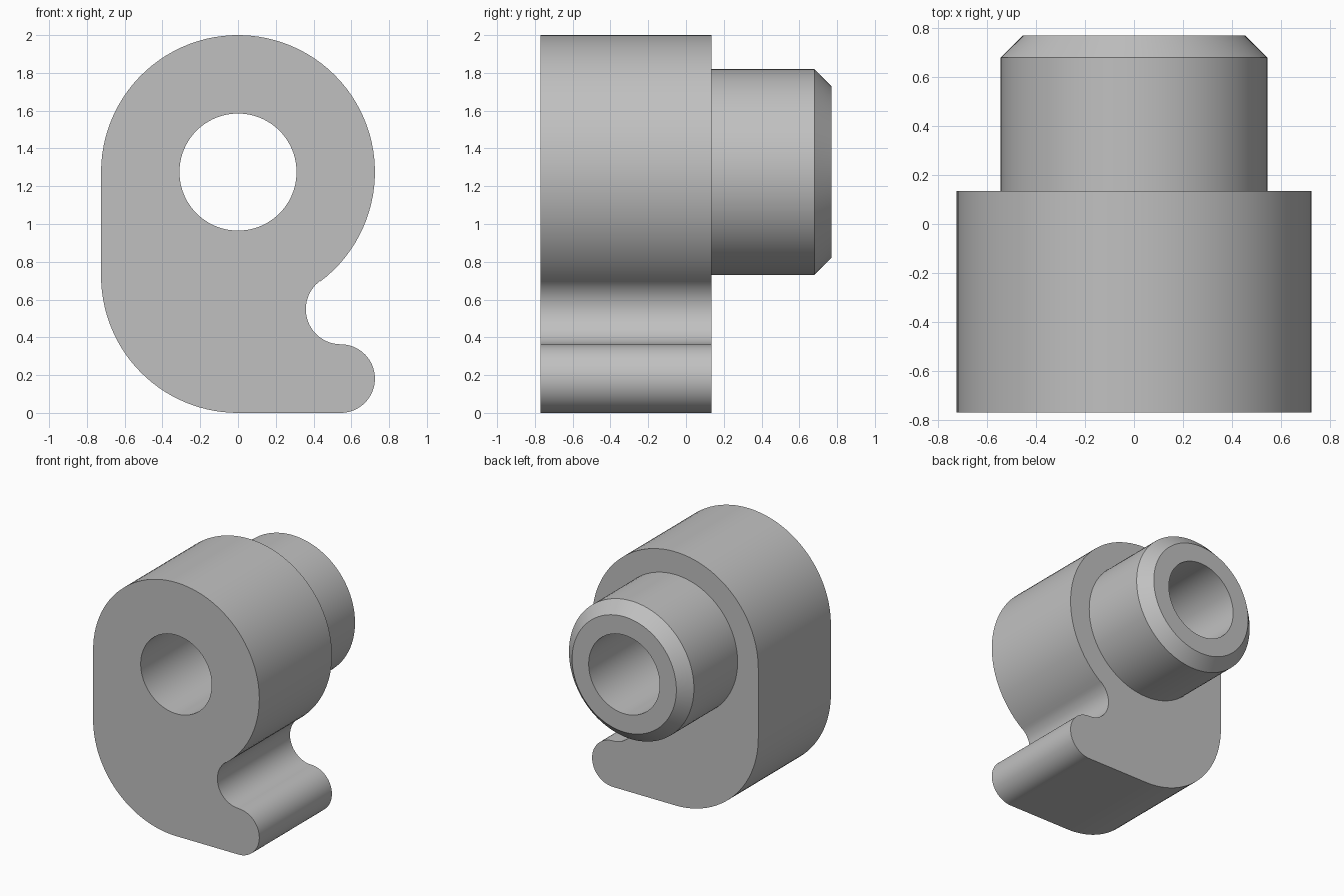
import bpy
import bmesh
from math import sin, cos, pi, radians

cube = bpy.data.objects.get("Cube")
if cube:
    bpy.data.objects.remove(cube, do_unlink=True)

# Main dimensions
R = 0.725             # rounded head and heel
AXIS_Z = 1.275        # height of the bore axis
BORE_R, SLEEVE_R, CHAMFER = 0.31, 0.545, 0.09
FRONT, SHOULDER, BACK = -0.77, 0.135, 0.77
TIP_R, NOTCH_R = 0.1815, 0.186
SIDES = 96


def arc(cx, cz, r, start, end, steps):
    """Points on an arc in the XZ plane, angles in degrees."""
    angles = [radians(start + (end - start) * i / steps) for i in range(steps + 1)]
    return [(cx + r * cos(a), cz + r * sin(a)) for a in angles]


def circle(r):
    return arc(0, AXIS_Z, r, 0, 360, SIDES)[:-1]


# Hook outline, counter-clockwise: head, heel, toe, notch
outline = (
    arc(0, AXIS_Z, R, -53.3, 180, 64)
    + arc(0, R, R, 180, 270, 28)
    + arc(R - TIP_R, TIP_R, TIP_R, -90, 90, 32)
    + arc(0.545, 0.549, NOTCH_R, 269, 126.7, 28)
)

bm = bmesh.new()


def ring(points, y):
    """Closed loop of vertices at depth y."""
    return [bm.verts.new((x, y, z)) for x, z in points]


def wall(a, b):
    """Quads joining two matching rings."""
    for i in range(len(a)):
        j = (i + 1) % len(a)
        bm.faces.new((a[i], a[j], b[j], b[i]))


def cap(outer, inner):
    """Flat face between an outline and the circle inside it."""
    edges = []
    for loop in (outer, inner):
        for i, v in enumerate(loop):
            w = loop[(i + 1) % len(loop)]
            edges.append(bm.edges.get((v, w)) or bm.edges.new((v, w)))
    bmesh.ops.triangle_fill(bm, edges=edges, use_beauty=True)


# Hook plate
plate_front = ring(outline, FRONT)
plate_back = ring(outline, SHOULDER)
wall(plate_front, plate_back)

# Chamfered sleeve
sleeve_root = ring(circle(SLEEVE_R), SHOULDER)
sleeve_edge = ring(circle(SLEEVE_R), BACK - CHAMFER)
sleeve_end = ring(circle(SLEEVE_R - CHAMFER), BACK)
wall(sleeve_root, sleeve_edge)
wall(sleeve_edge, sleeve_end)

# Through bore and end faces
bore_front = ring(circle(BORE_R), FRONT)
bore_back = ring(circle(BORE_R), BACK)
wall(bore_front, bore_back)
wall(sleeve_end, bore_back)
cap(plate_front, bore_front)
cap(plate_back, sleeve_root)

bmesh.ops.recalc_face_normals(bm, faces=bm.faces[:])
mesh = bpy.data.meshes.new("hook_with_sleeve")
bm.to_mesh(mesh)
bm.free()

# Single grey material
grey = bpy.data.materials.new("plain grey")
grey.use_nodes = True
colour = (0.53, 0.53, 0.53, 1)
grey.diffuse_color = colour
grey.node_tree.nodes["Principled BSDF"].inputs["Base Color"].default_value = colour
mesh.materials.append(grey)

hook = bpy.data.objects.new("hook_with_sleeve", mesh)
bpy.context.collection.objects.link(hook)
bpy.ops.object.select_all(action="DESELECT")
hook.select_set(True)
bpy.context.view_layer.objects.active = hook
bpy.ops.object.shade_smooth_by_angle(angle=radians(30))
